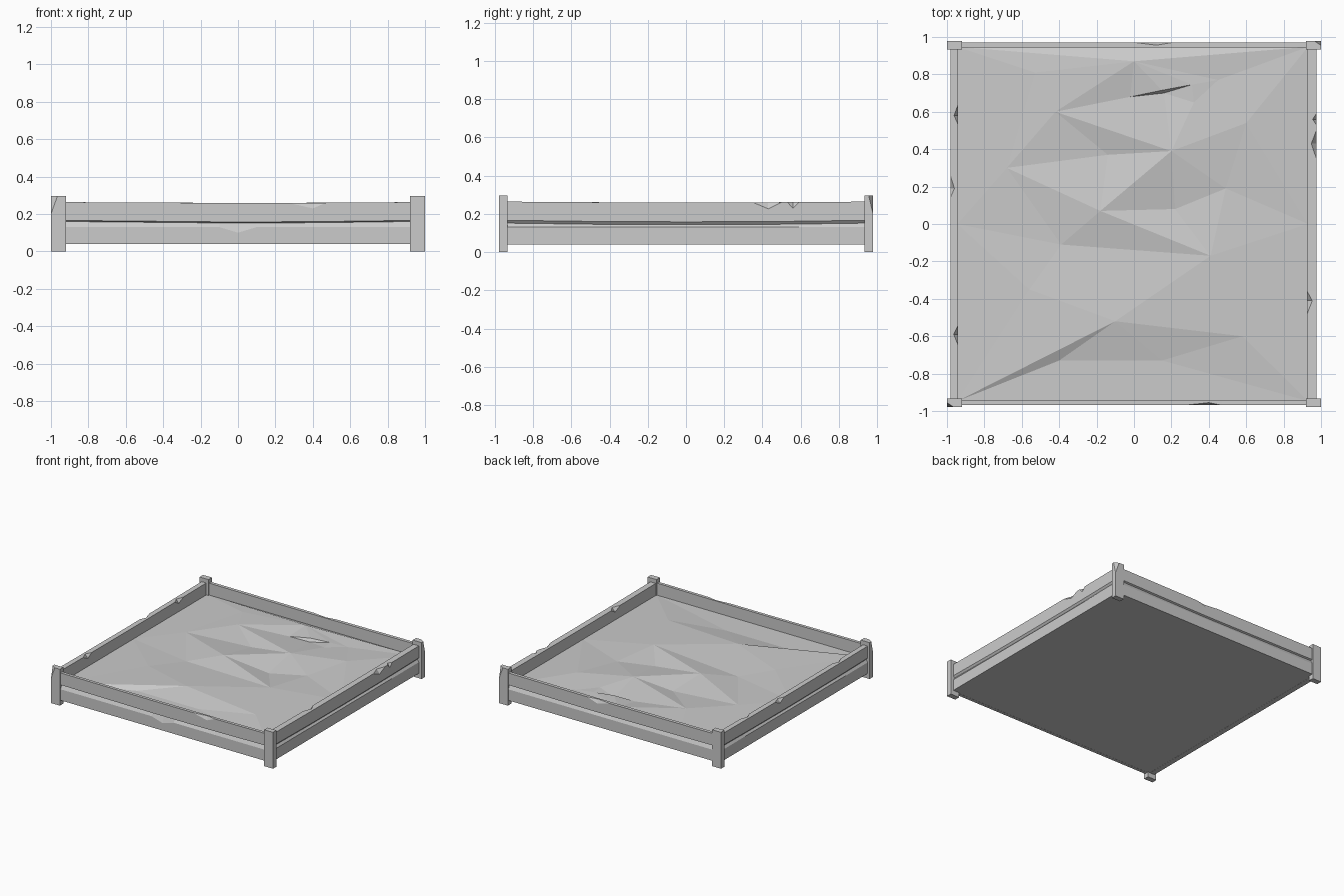
import bpy, bmesh, math
import mathutils
from mathutils import Vector
from mathutils.geometry import delaunay_2d_cdt

if "Cube" in bpy.data.objects:
    bpy.data.objects.remove(bpy.data.objects["Cube"])

grey = bpy.data.materials.new("plain grey")
grey.use_nodes = True
grey.diffuse_color = (0.6, 0.6, 0.6, 1)
grey.node_tree.nodes["Principled BSDF"].inputs["Base Color"].default_value = (0.6, 0.6, 0.6, 1)


def finish(name, bm):
    bmesh.ops.remove_doubles(bm, verts=bm.verts, dist=1e-5)
    bmesh.ops.recalc_face_normals(bm, faces=bm.faces)
    mesh = bpy.data.meshes.new(name)
    bm.to_mesh(mesh)
    bm.free()
    mesh.materials.append(grey)
    obj = bpy.data.objects.new(name, mesh)
    bpy.context.collection.objects.link(obj)
    return obj


# Corner posts, two of them with a chipped outer corner
def post(name, sx, sy, chipped):
    bm = bmesh.new()
    bmesh.ops.create_cube(bm, size=1)
    for v in bm.verts:
        v.co = Vector((sx * 0.96 + v.co.x * 0.08, sy * 0.956 + v.co.y * 0.044, 0.148 + v.co.z * 0.296))
    if chipped:
        a = Vector((sx * 1.0, sy * 0.978, 0.2))
        b = Vector((sx * 1.0, sy * 0.955, 0.296))
        c = Vector((sx * 0.965, sy * 0.978, 0.296))
        n = (b - a).cross(c - a)
        if n.dot(Vector((sx, sy, 0))) < 0:
            n.negate()
        cut = bmesh.ops.bisect_plane(bm, geom=bm.verts[:] + bm.edges[:] + bm.faces[:],
                                     plane_co=a, plane_no=n, clear_outer=True)
        bmesh.ops.holes_fill(bm, edges=[e for e in bm.edges if e.is_boundary])
    finish(name, bm)


for sx, side in ((1, "left"), (-1, "right")):
    for sy, end in ((-1, "front"), (1, "back")):
        post(f"{end}_{side}_post", sx, sy, sx == sy)


# Walls: a grooved board section swept along its length.
# Each chip is (position, start, stop, edge, depth, height).
def wall(name, place, half, width, chips, lip):
    stops = {-half, 0.0, half}
    for t, a, b, *_ in chips:
        stops |= {t, a, b}
    bm = bmesh.new()
    rings = []
    for t in sorted(stops):
        cut = {"outer": (0, 0), "inner": (0, 0), "groove": (0, 0)}
        for c in chips:
            if c[0] == t:
                cut[c[3]] = c[4:]
        top = 0.259 + 0.005 * t * t
        sag = 0.009 * t * t
        od, oz = cut["outer"]
        nd, nz = cut["inner"]
        section = [(0, 0.04), (0, 0.13 - cut["groove"][1]), (0.013, lip[0] + sag), (0, lip[1] + sag),
                   (0, top - oz), (od, top), (width - nd, top), (width, top - nz), (width, 0.04)]
        rings.append([bm.verts.new(place(t, d, z)) for d, z in section])
    n = len(rings[0])
    for r, s in zip(rings, rings[1:]):
        for i in range(n):
            j = (i + 1) % n
            bm.faces.new((r[i], r[j], s[j], s[i]))
    bm.faces.new(rings[0])
    bm.faces.new(rings[-1])
    finish(name, bm)


end_lip, side_lip = (0.152, 0.158), (0.143, 0.158)
wall("front_wall", lambda t, d, z: (t, -0.969 + d, z), 0.93, 0.025,
     [(0.4, 0.27, 0.47, "outer", 0.014, 0.03), (0.0, -0.1, 0.1, "groove", 0, 0.03)], end_lip)
wall("back_wall", lambda t, d, z: (t, 0.971 - d, z), 0.93, 0.027,
     [(0.12, 0.0, 0.21, "outer", 0.015, 0.03)], end_lip)
wall("right_wall", lambda t, d, z: (-0.982 + d, t, z), 0.95, 0.042,
     [(0.58, 0.53, 0.64, "inner", 0.022, 0.03), (0.19, 0.14, 0.26, "outer", 0.022, 0.03),
      (-0.59, -0.65, -0.54, "inner", 0.024, 0.03)], side_lip)
wall("left_wall", lambda t, d, z: (0.975 - d, t, z), 0.95, 0.049,
     [(0.43, 0.35, 0.5, "outer", 0.027, 0.034), (0.56, 0.53, 0.59, "outer", 0.02, 0.032),
      (-0.41, -0.48, -0.36, "inner", 0.027, 0.03)], side_lip)

# Sand: uneven faceted surface, with ridges kept as edges
L, R, E = -0.945, 0.93, 0.947
points = [
    (L, -E, 0.165), (R, -E, 0.165), (R, 0, 0.165), (R, E, 0.165), (L, E, 0.165), (L, 0, 0.165),  # border
    (-0.53, 0.81, 0.185), (0, 0.87, 0.195), (0.45, 0.77, 0.175), (-0.02, 0.68, 0.172),
    (0.31, 0.745, 0.185), (0.16, 0.70, 0.165), (-0.42, 0.6, 0.192), (0.32, 0.65, 0.185),
    (0.6, 0.54, 0.19), (0.2, 0.39, 0.205), (-0.14, 0.37, 0.17), (-0.68, 0.3, 0.175),
    (0.49, 0.19, 0.175), (0.22, 0.08, 0.165), (-0.18, 0.07, 0.21), (-0.39, -0.11, 0.172),
    (0.41, -0.17, 0.195), (-0.56, -0.35, 0.18), (-0.1, -0.52, 0.205), (0.58, -0.6, 0.185),
    (-0.4, -0.73, 0.165), (0.15, -0.73, 0.165), (0.15, 0.715, 0.19),
]
border = [(i, (i + 1) % 6) for i in range(6)]
ridges = [(6, 7), (7, 8), (9, 28), (28, 10), (12, 15), (12, 16), (16, 15), (17, 16), (15, 20), (17, 20),
          (15, 18), (18, 19), (19, 20), (20, 22), (20, 21), (21, 22), (21, 23), (23, 24), (22, 24),
          (24, 25), (25, 27), (27, 26), (26, 0), (24, 0), (22, 25), (9, 11), (11, 10)]
flat, _, faces, origin, _, _ = delaunay_2d_cdt([Vector(p[:2]) for p in points], border + ridges, [], 1, 1e-5)
bm = bmesh.new()
verts = [bm.verts.new((p.x, p.y, points[o[0]][2] if o else 0.18)) for p, o in zip(flat, origin)]
for f in faces:
    bm.faces.new([verts[i] for i in f])
# Give the sand a solid flat underside
base = bmesh.ops.extrude_face_region(bm, geom=bm.faces[:], use_keep_orig=True)
for g in base["geom"]:
    if isinstance(g, bmesh.types.BMVert):
        g.co.z = 0.041
finish("sand", bm)
